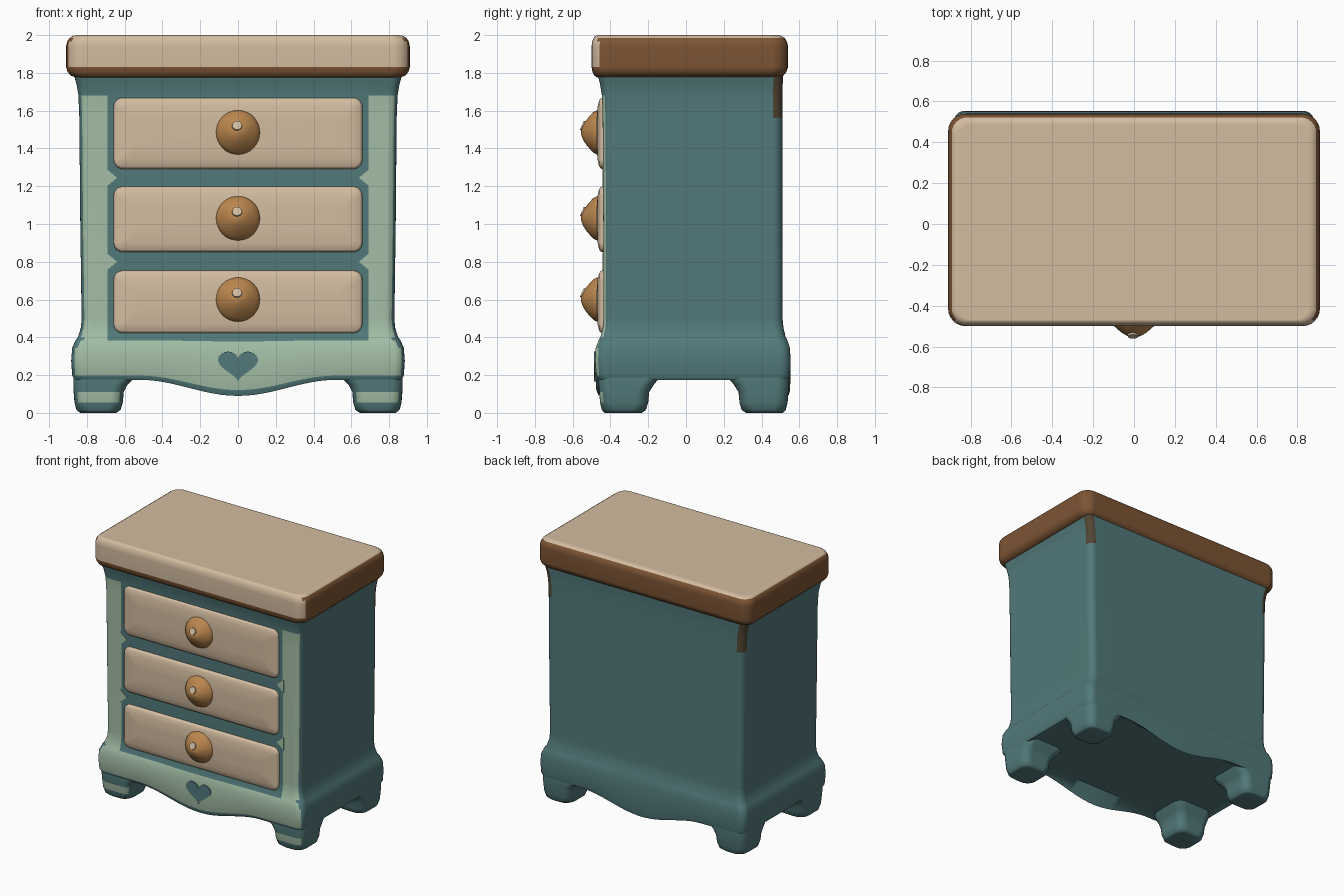
import bpy, bmesh, math
from mathutils import Vector, Matrix

if "Cube" in bpy.data.objects:
    bpy.data.objects.remove(bpy.data.objects["Cube"])


def material(name, rgb):
    m = bpy.data.materials.new(name)
    lin = [((c / 255 + 0.055) / 1.055) ** 2.4 for c in rgb]
    m.diffuse_color = (*lin, 1)
    m.use_nodes = True
    m.node_tree.nodes["Principled BSDF"].inputs["Base Color"].default_value = m.diffuse_color
    return m


TEAL = material("teal paint", (82, 121, 122))
SAGE = material("sage paint", (163, 190, 166))
CREAM = material("cream paint", (211, 188, 160))
BROWN = material("brown wood", (124, 84, 52))
KNOB = material("golden wood", (186, 134, 78))
DARK = material("dark stain", (82, 70, 52))


def finish(name, bm, mats, rule=None, angle=50):
    bmesh.ops.recalc_face_normals(bm, faces=bm.faces)
    bm.normal_update()
    if rule:
        for f in bm.faces:
            f.material_index = rule(f.calc_center_median(), f.normal)
    me = bpy.data.meshes.new(name)
    bm.to_mesh(me)
    bm.free()
    ob = bpy.data.objects.new(name, me)
    bpy.context.collection.objects.link(ob)
    for m in mats:
        me.materials.append(m)
    bpy.ops.object.select_all(action='DESELECT')
    ob.select_set(True)
    bpy.context.view_layer.objects.active = ob
    bpy.ops.object.shade_smooth_by_angle(angle=math.radians(angle))
    ob.modifiers.new("weighted normals", 'WEIGHTED_NORMAL').keep_sharp = True
    return ob


def ring(x0, x1, y0, y1, r, z, xs=()):
    """Rounded rectangle; xs adds columns along the front and back edges."""
    pts = []
    corners = ((x1 - r, y0 + r, -90), (x1 - r, y1 - r, 0),
               (x0 + r, y1 - r, 90), (x0 + r, y0 + r, 180))
    for k, (cx, cy, a0) in enumerate(corners):
        for i in range(7):
            a = math.radians(a0 + 15 * i)
            pts.append(Vector((cx + r * math.cos(a), cy + r * math.sin(a), z)))
        if k == 1:
            pts += [Vector((x, y1, z)) for x in reversed(xs)]
        if k == 3:
            pts += [Vector((x, y0, z)) for x in xs]
    return pts


def loft(rings):
    bm = bmesh.new()
    loops = [[bm.verts.new(p) for p in r] for r in rings]
    n = len(loops[0])
    for a, b in zip(loops, loops[1:]):
        for i in range(n):
            j = (i + 1) % n
            bm.faces.new((a[i], a[j], b[j], b[i]))
    bm.faces.new(loops[0][::-1])
    bm.faces.new(loops[-1])
    return bm


def plate(name, pts, y0, y1, mat):
    """Thin flat plate with an x/z outline."""
    bm = loft([[Vector((x, y, z)) for x, z in pts] for y in (y1, y0)])
    return finish(name, bm, [mat], angle=30)


# Body: flared base with scalloped apron, straight sides, cove under the top
def apron(x):
    return 0.09 + 0.0425 * (1 - math.cos(math.pi * min(abs(x) / 0.52, 1)))


XS = [-0.69 + 1.38 * i / 32 for i in range(33)]
low = [(0, .865, -.462, .543), (.1, .878, -.475, .551), (.45, .883, -.482, .554),
       (.75, .878, -.478, .550), (.93, .860, -.463, .537), (1, .848, -.453, .528)]
high = [(.45, .832, -.441, .516), (.50, .828, -.437, .511), (1.0, .835, -.438, .51),
        (1.56, .84, -.441, .51), (1.68, .845, -.445, .51), (1.74, .855, -.455, .512),
        (1.80, .872, -.47, .516)]
rings = [ring(-.80, .80, -.40, .48, .05, .20, XS)]
for t, hw, yf, yb in low:
    r = ring(-hw, hw, yf, yb, .055, 0, XS)
    for p in r:
        p.z = apron(p.x) * (1 - t) + 0.40 * t
    rings.append(r)
rings += [ring(-hw, hw, yf, yb, .05, z, XS) for z, hw, yf, yb in high]


def body_rule(c, n):
    k = (c.z - apron(c.x)) / (0.40 - apron(c.x))
    if n.y < -0.7 and k > 0.1 and c.z < 1.68:
        if k < 0.94 or abs(c.x) > 0.69:
            return 1
    if c.y > 0.462 and abs(c.x) > 0.795 and c.z > 1.56:
        return 2
    return 0


finish("cabinet_body", loft(rings), [TEAL, SAGE, DARK], body_rule)

# Top slab: cream top and front, brown edges
slab = [(1.775, .055), (1.785, .025), (1.805, .008), (1.83, 0), (1.94, 0),
        (1.965, .005), (1.985, .018), (1.996, .035), (2.0, .055)]
rings = [ring(-.91 + d, .91 - d, -.50 + d * .6, .54 - d, .085 - d * .5, z)
         for z, d in slab]
finish("top_slab", loft(rings), [BROWN, CREAM],
       lambda c, n: int(n.z > 0.8 or (n.y < -0.55 and c.z > 1.83)))

# Feet: z, inner x, outer x, front y, rear y
foot = [(0, .645, .835, -.43, -.235), (.015, .622, .855, -.445, -.212),
        (.055, .61, .866, -.455, -.20), (.11, .605, .87, -.46, -.195),
        (.15, .585, .872, -.463, -.17), (.18, .555, .872, -.463, -.145),
        (.23, .53, .87, -.462, -.12)]
for sx, side in ((-1, "left"), (1, "right")):
    for back in (False, True):
        rings = []
        for z, xi, xo, yf, yr in foot:
            x0, x1 = sorted((sx * xi, sx * xo))
            y0, y1 = (0.083 - yr, 0.083 - yf) if back else (yf, yr)
            rings.append(ring(x0, x1, y0, y1, .065, z))
        finish(("back_" if back else "front_") + side + "_foot", loft(rings), [TEAL, SAGE],
               lambda c, n: int(n.y < -0.7 and .055 < c.z < .11 and c.y < 0))

# Drawers with pillowed fronts, pointed round knobs and a pale spot on each knob
turn = Matrix.Rotation(math.pi / 2, 4, 'X')
knob = [(.115, .455), (.117, .472), (.108, .49), (.09, .507), (.068, .526),
        (.045, .542), (.022, .552), (.006, .556)]
for name, z0, z1, zk in (("top", 1.29, 1.67, 1.485), ("middle", .85, 1.20, 1.03),
                         ("bottom", .42, .755, .60)):
    rings = [ring(-.66 + d, .66 - d, z0 + d, z1 - d, max(.05 - d, .02), w)
             for w, d in ((.43, 0), (.450, .003), (.460, .015), (.468, .05), (.474, .12))]
    bm = loft(rings)
    bm.transform(turn)
    finish(name + "_drawer", bm, [CREAM])

    bm = loft([[Vector((r * math.cos(math.tau * i / 32), zk + r * math.sin(math.tau * i / 32), w))
                for i in range(32)] for r, w in knob])
    bm.transform(turn)
    finish(name + "_knob", bm, [KNOB])

    bm = bmesh.new()
    bmesh.ops.create_cone(bm, cap_ends=True, segments=20, radius1=.027, radius2=.025, depth=.009,
                          matrix=Matrix.Translation((-.005, -.547, zk + .036))
                          @ Matrix.Rotation(math.radians(66), 4, 'X'))
    finish(name + "_knob_spot", bm, [CREAM])

# Sage points between the drawers
for i, zc in enumerate((1.245, .80)):
    for sx in (-1, 1):
        plate("rail_point", [(sx * .70, zc - .05), (sx * .70, zc + .05), (sx * .64, zc)],
              -.4425, -.434, SAGE)

# Heart on the apron
heart = []
for i in range(48):
    a = math.tau * i / 48
    heart.append((.0066 * 16 * math.sin(a) ** 3,
                  .259 + .0055 * (13 * math.cos(a) - 5 * math.cos(2 * a)
                                  - 2 * math.cos(3 * a) - math.cos(4 * a))))
plate("apron_heart", heart, -.486, -.477, TEAL)
